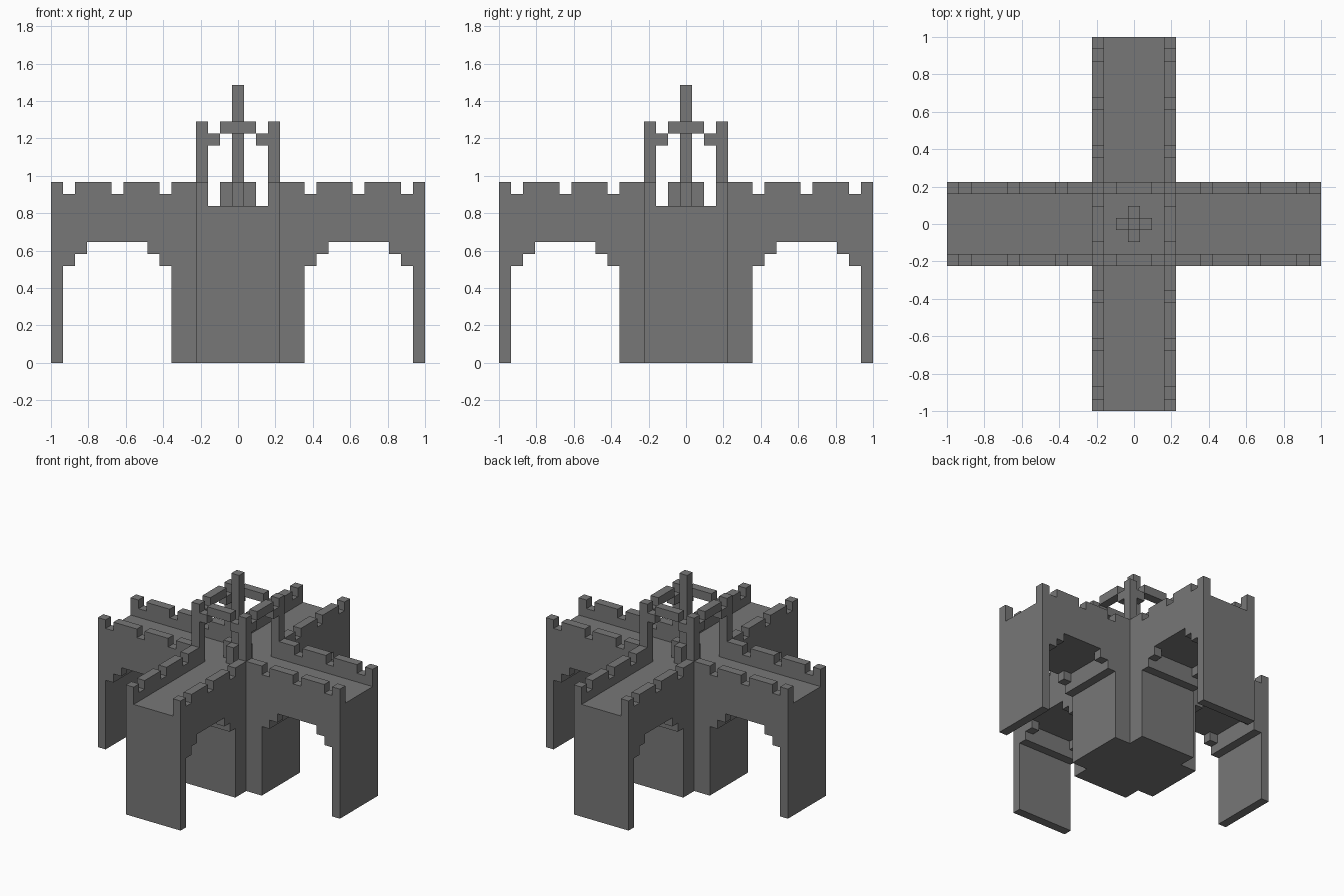
import bpy, bmesh
from math import pi
from mathutils import Matrix, Vector

U = 2 / 31  # one block

cube = bpy.data.objects.get("Cube")
if cube:
    bpy.data.objects.remove(cube, do_unlink=True)

stone = bpy.data.materials.new("grey stone")
stone.use_nodes = True
colour = (0.185, 0.185, 0.185, 1)
stone.diffuse_color = colour
stone.node_tree.nodes["Principled BSDF"].inputs["Base Color"].default_value = colour


def finish(name, bm, turn=0):
    bmesh.ops.recalc_face_normals(bm, faces=bm.faces)
    bm.transform(Matrix.Rotation(turn * pi / 2, 4, 'Z') @ Matrix.Scale(U, 4))
    mesh = bpy.data.meshes.new(name)
    bm.to_mesh(mesh)
    bm.free()
    mesh.materials.append(stone)
    bpy.context.collection.objects.link(bpy.data.objects.new(name, mesh))


def extrude(name, profile, y0, y1, turn=0):
    """Extrude an x-z outline from y0 to y1."""
    bm = bmesh.new()
    face = bm.faces.new([bm.verts.new((x, y0, z)) for x, z in profile])
    new = bmesh.ops.extrude_face_region(bm, geom=[face])["geom"]
    verts = [v for v in new if isinstance(v, bmesh.types.BMVert)]
    bmesh.ops.translate(bm, verts=verts, vec=Vector((0, y1 - y0, 0)))
    finish(name, bm, turn)


def box(name, x0, x1, y0, y1, z0, z1, turn=0):
    extrude(name, [(x0, z0), (x1, z0), (x1, z1), (x0, z1)], y0, y1, turn)


# Outline of the bridge body, and of the side walls with stepped arch
body = [(3.5, 0), (5.5, 0), (5.5, 8), (6.5, 8), (6.5, 10), (13.5, 10),
        (13.5, 8), (14.5, 8), (14.5, 0), (15.5, 0), (15.5, 13), (3.5, 13)]
wall = [(3.5, 0), (5.5, 0), (5.5, 8), (6.5, 8), (6.5, 9), (7.5, 9), (7.5, 10),
        (12.5, 10), (12.5, 9), (13.5, 9), (13.5, 8), (14.5, 8), (14.5, 0),
        (15.5, 0), (15.5, 15)]
# Battlement notches along the top
for x in (14.5, 10.5, 6.5):
    wall += [(x, 15), (x, 14), (x - 1, 14), (x - 1, 15)]
wall.append((3.5, 15))

# Central block
box("central_block", -3.5, 3.5, -3.5, 3.5, 0, 13)

for i, side in enumerate(("left", "back", "right", "front")):
    # Bridge arm
    extrude(side + "_bridge_body", body, -2.5, 2.5, i)
    extrude(side + "_bridge_wall_a", wall, -3.5, -2.5, i)
    extrude(side + "_bridge_wall_b", wall, 2.5, 3.5, i)
    # Tower post and the open arch beside it
    box(side + "_corner_post", 2.5, 3.5, 2.5, 3.5, 13, 20, i)
    box(side + "_arch_shoulder_a", 2.5, 3.5, -2.5, -1.5, 18, 19, i)
    box(side + "_arch_shoulder_b", 2.5, 3.5, 1.5, 2.5, 18, 19, i)
    box(side + "_arch_top", 2.5, 3.5, -1.5, 1.5, 19, 20, i)
    # Foot of the central spire
    box(side + "_spire_foot", 0.5, 1.5, -0.5, 0.5, 13, 15, i)

# Central spire
box("spire", -0.5, 0.5, -0.5, 0.5, 13, 23)
